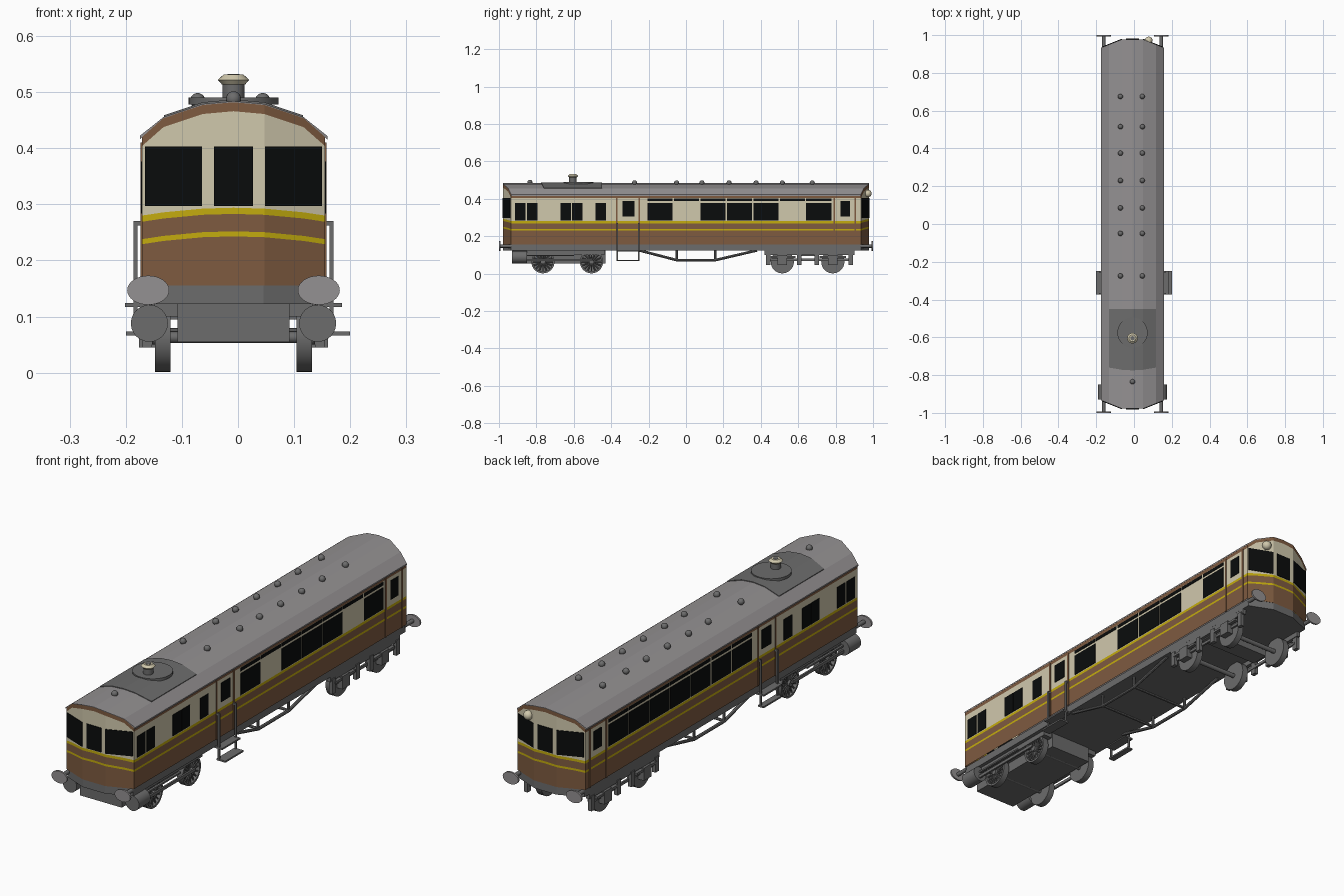
import bpy, bmesh, math
from mathutils import Vector

if "Cube" in bpy.data.objects:
    bpy.data.objects.remove(bpy.data.objects["Cube"])

CX = -0.008          # body centre line
HW = 0.163           # body half width


def mat(name, rgb):
    m = bpy.data.materials.new(name)
    lin = [(c / 255 / 12.92 if c < 11 else ((c / 255 + 0.055) / 1.055) ** 2.4) for c in rgb]
    m.diffuse_color = (*lin, 1)
    m.use_nodes = True
    m.node_tree.nodes["Principled BSDF"].inputs["Base Color"].default_value = m.diffuse_color
    return m


BROWN = mat("brown paint", (126, 91, 64))
CREAM = mat("cream paint", (208, 200, 172))
YELLOW = mat("yellow lining", (196, 172, 14))
ROOF = mat("roof grey", (148, 145, 146))
GREY = mat("dark grey", (108, 108, 108))
BLACK = mat("window black", (10, 12, 12))


def finish(name, bm, mats, smooth=False):
    bmesh.ops.recalc_face_normals(bm, faces=bm.faces)
    me = bpy.data.meshes.new(name)
    bm.to_mesh(me)
    bm.free()
    for m in mats:
        me.materials.append(m)
    for p in me.polygons:
        p.use_smooth = smooth
    ob = bpy.data.objects.new(name, me)
    bpy.context.collection.objects.link(ob)
    if smooth:
        me.set_sharp_from_angle(angle=math.radians(40))
    return ob


def box(name, x0, x1, y0, y1, z0, z1, m):
    bm = bmesh.new()
    bmesh.ops.create_cube(bm, size=1)
    for v in bm.verts:
        v.co = ((x0 + x1) / 2 + v.co.x * (x1 - x0), (y0 + y1) / 2 + v.co.y * (y1 - y0),
                (z0 + z1) / 2 + v.co.z * (z1 - z0))
    return finish(name, bm, [m])


def rod(name, a, b, r, m, n=24, r2=None, scale=None):
    """Cylinder or cone from a to b."""
    a, b = Vector(a), Vector(b)
    bm = bmesh.new()
    bmesh.ops.create_cone(bm, cap_ends=True, segments=n, radius1=r,
                          radius2=r if r2 is None else r2, depth=(b - a).length)
    q = Vector((0, 0, 1)).rotation_difference(b - a)
    for v in bm.verts:
        p = q @ v.co
        if scale:
            p = Vector((p.x * scale[0], p.y * scale[1], p.z * scale[2]))
        v.co = p + (a + b) / 2
    return finish(name, bm, [m], n > 8)


def ball(name, c, r, m):
    bm = bmesh.new()
    bmesh.ops.create_uvsphere(bm, u_segments=16, v_segments=10, radius=r)
    bmesh.ops.translate(bm, verts=bm.verts, vec=c)
    return finish(name, bm, [m], True)


# ---- bowed plan and arched roof
XS = [-HW, -0.125, -0.055, 0, 0.055, 0.125, HW]
ARCH = {0: 0.482, 0.055: 0.477, 0.125: 0.4535, HW: 0.42}


def y_end(x):
    return 0.978 - 0.043 * max(0, abs(x) - 0.055) / (HW - 0.055)


def lift(x):
    return 0.014 * (1 - (x / HW) ** 2)


def loft(name, rows, mats, band_mats, grow=1.0, caps=False):
    """Stack rows of the bowed outline; each row is a height function of x."""
    bm = bmesh.new()
    outline = [(x, -y_end(x)) for x in XS] + [(x, y_end(x)) for x in reversed(XS)]
    rings = [[bm.verts.new((CX + x * grow, y, f(x))) for x, y in outline] for f in rows]
    n = len(outline)
    for k, (a, b) in enumerate(zip(rings, rings[1:])):
        for i in range(n):
            j = (i + 1) % n
            bm.faces.new((a[i], a[j], b[j], b[i])).material_index = band_mats[k]
    if caps:
        bm.faces.new(rings[0])
        bm.faces.new(rings[-1])
    return finish(name, bm, mats)


loft("body_shell", [lambda x: 0.155, lambda x: 0.229 + lift(x), lambda x: 0.238 + lift(x),
                    lambda x: 0.269 + lift(x), lambda x: 0.28 + lift(x),
                    lambda x: ARCH[abs(x)] - 0.016, lambda x: ARCH[abs(x)]],
     [BROWN, YELLOW, CREAM], [0, 1, 0, 1, 2, 0])
loft("sole_frame", [lambda x: 0.122, lambda x: 0.155], [GREY], [0], 0.97, True)


def roof_strip(name, xs, zs, front, back, dz, m):
    bm = bmesh.new()
    rows = [[bm.verts.new((CX + x, y(x), z + d)) for x, z in zip(xs, zs)]
            for y, d in ((front, dz), (back, dz), (back, dz - 0.006), (front, dz - 0.006))]
    for k in range(4):
        a, b = rows[k], rows[(k + 1) % 4]
        for i in range(len(xs) - 1):
            bm.faces.new((a[i], a[i + 1], b[i + 1], b[i]))
    for i in (0, -1):
        bm.faces.new([r[i] for r in rows])
    return finish(name, bm, [m])


rx = [x if abs(x) < HW else x * 1.025 for x in XS]
roof_strip("roof", rx, [ARCH[abs(x)] for x in XS], lambda x: -y_end(x), y_end, 0.002, ROOF)
px = [-0.124, -0.055, 0, 0.055, 0.124]
roof_strip("roof_dark_panel", px, [0.4537, 0.477, 0.482, 0.477, 0.4537],
           lambda x: -0.775 + 0.015 * (x / 0.124) ** 2, lambda x: -0.45, 0.005, GREY)

# ---- roof fittings
rod("chimney_base_disc", (CX, -0.575, 0.478), (CX, -0.575, 0.49), 0.08, GREY, 32)
rod("chimney", (CX, -0.605, 0.48), (CX, -0.605, 0.516), 0.02, GREY)
rod("chimney_cap_lower", (CX, -0.605, 0.514), (CX, -0.605, 0.522), 0.021, CREAM, 24, 0.028)
rod("chimney_cap_upper", (CX, -0.605, 0.522), (CX, -0.605, 0.531), 0.028, CREAM, 24, 0.018)
rod("chimney_hole", (CX, -0.605, 0.53), (CX, -0.605, 0.5325), 0.011, GREY)
for y in (0.675, 0.515, 0.375, 0.23, 0.085, -0.05, -0.275):
    for s in (-1, 1):
        ball("roof_vent", (CX - 0.006 + s * 0.058, y, 0.485), 0.0135, GREY)
ball("roof_vent", (CX, -0.835, 0.488), 0.0135, GREY)
ball("rear_lamp", (0.078, 0.972, 0.428), 0.02, CREAM)


# ---- end windows that follow the bowed ends
def end_window(name, x0, x1, s):
    bm = bmesh.new()
    v = [bm.verts.new((CX + x, s * (y_end(x) + d), z))
         for d in (-0.003, 0.003) for x, z in ((x0, 0.297), (x1, 0.297), (x1, 0.403), (x0, 0.403))]
    for f in ((0, 1, 2, 3), (4, 5, 6, 7), (0, 1, 5, 4), (1, 2, 6, 5), (2, 3, 7, 6), (3, 0, 4, 7)):
        bm.faces.new([v[i] for i in f])
    finish(name, bm, [BLACK])


for s in (-1, 1):
    for x0, x1 in ((-0.158, -0.056), (-0.035, 0.035), (0.056, 0.158)):
        end_window("end_window", x0, x1, s)


# ---- sides
def side_box(name, s, d0, d1, y0, y1, z0, z1, m):
    xs = sorted((CX + s * d0, CX + s * d1))
    return box(name, xs[0], xs[1], y0, y1, z0, z1, m)


for s in (-1, 1):
    def pane(name, y0, y1, z0, z1, m=BLACK, d=0.002):
        side_box(name, s, HW - 0.003, HW + d, y0, y1, z0, z1, m)
    for y in (-0.915, -0.85, -0.67, -0.61, -0.483):
        pane("small_side_window", y, y + 0.056, 0.284, 0.376)
    pane("front_door_window", -0.339, -0.275, 0.305, 0.388)
    pane("rear_door_window", 0.825, 0.878, 0.305, 0.388)
    for i in range(7):
        y = -0.205 + i * 0.1413
        if s < 0 or i not in (1, 5):
            pane("saloon_window", y, y + 0.134, 0.284, 0.378)
        pane("saloon_top_light", y, y + 0.134, 0.388, 0.402)
    for y in (-0.37, -0.25, 0.793, 0.905):
        pane("door_pillar", y - 0.004, y + 0.004, 0.155, 0.41, BROWN, 0.003)

    # entrance steps and handrails
    out = 0.2 - s * CX
    for y in (-0.368, -0.252):
        side_box("handrail", s, 0.171, 0.178, y - 0.004, y + 0.004, 0.066, 0.27, GREY)
        side_box("handrail_bracket", s, 0.16, 0.175, y - 0.004, y + 0.004, 0.262, 0.27, GREY)
    side_box("lower_step", s, 0.165, out, -0.372, -0.248, 0.066, 0.073, GREY)
    side_box("upper_step", s, 0.15, 0.193, -0.372, -0.248, 0.117, 0.124, GREY)

    # truss rods under the middle
    tx = CX + s * 0.14
    path = [(-0.25, 0.124), (-0.05, 0.072), (0.157, 0.072), (0.38, 0.124)]
    for (y0, z0), (y1, z1) in zip(path, path[1:]):
        rod("truss_rod", (tx, y0, z0), (tx, y1, z1), 0.007, GREY, 8)
    for y in (-0.05, 0.157):
        rod("truss_post", (tx, y, 0.072), (tx, y, 0.125), 0.006, GREY, 8)

    # buffers at both ends
    for e in (-1, 1):
        bx = CX + s * 0.152
        rod("buffer_shank", (bx, e * 0.93, 0.147), (bx, e * 0.992, 0.147), 0.009, GREY, 12)
        rod("buffer_head", (bx, e * 0.992, 0.147), (bx, e * 1.0, 0.147), 0.026, ROOF, 32,
            scale=(1.44, 1, 1))

    # steam cylinder and drive rods
    rod("cylinder", (CX + s * 0.15, -0.93, 0.088), (CX + s * 0.15, -0.85, 0.088), 0.033, GREY)
    side_box("slide_bar", s, 0.145, 0.155, -0.85, -0.6, 0.093, 0.1, GREY)
    side_box("connecting_rod", s, 0.148, 0.156, -0.86, -0.5, 0.066, 0.079, GREY)
    side_box("front_bogie_side", s, 0.1, 0.142, -0.926, -0.435, 0.1, 0.124, GREY)

    # rear bogie frame, axle boxes and hangers
    side_box("rear_bogie_beam", s, 0.142, 0.158, 0.42, 0.9, 0.1, 0.124, GREY)
    side_box("rear_bogie_low_beam", s, 0.142, 0.15, 0.44, 0.88, 0.068, 0.08, GREY)
    for y in (0.515, 0.785):
        side_box("axle_box", s, 0.14, 0.168, y - 0.025, y + 0.025, 0.045, 0.1, GREY)
        side_box("leaf_spring", s, 0.15, 0.165, y - 0.07, y + 0.07, 0.084, 0.094, GREY)
    for y in (0.44, 0.605, 0.7, 0.88):
        side_box("spring_hanger", s, 0.145, 0.162, y - 0.012, y + 0.012, 0.045, 0.11, GREY)

    # front spoked wheels, rear disc wheels
    R, ZC = 0.062, 0.063
    for y in (-0.765, -0.505):
        rod("front_wheel_web", (CX + s * 0.112, y, ZC), (CX + s * 0.122, y, ZC), R - 0.006, GREY, 32)
        bm = bmesh.new()
        n = 32
        ring = []
        for r, d in ((R, 0.112), (R, 0.14), (R - 0.009, 0.14), (R - 0.009, 0.112)):
            ring.append([bm.verts.new((CX + s * d, y + r * math.cos(i * math.tau / n),
                                       ZC + r * math.sin(i * math.tau / n))) for i in range(n)])
        for k in range(4):
            for i in range(n):
                a, b, j = ring[k], ring[(k + 1) % 4], (i + 1) % n
                bm.faces.new((a[i], a[j], b[j], b[i]))
        finish("front_wheel_tyre", bm, [GREY], True)
        rod("front_wheel_hub", (CX + s * 0.112, y, ZC), (CX + s * 0.145, y, ZC), 0.013, GREY)
        for i in range(16):
            a = i * math.tau / 16
            rod("front_wheel_spoke", (CX + s * 0.132, y, ZC),
                (CX + s * 0.132, y + 0.056 * math.cos(a), ZC + 0.056 * math.sin(a)), 0.0035, GREY, 6)
    for y in (0.515, 0.785):
        rod("rear_wheel", (CX + s * 0.112, y, ZC), (CX + s * 0.14, y, ZC), R, GREY, 32)

# ---- centre underframe parts
box("front_bogie_block", CX - 0.1, CX + 0.1, -0.93, -0.43, 0.055, 0.124, GREY)
for y in (-0.05, 0.157):
    rod("truss_cross_bar", (CX - 0.14, y, 0.074), (CX + 0.14, y, 0.074), 0.006, GREY, 8)
for y in (0.515, 0.785, -0.765, -0.505):
    rod("axle", (CX - 0.13, y, 0.063), (CX + 0.13, y, 0.063), 0.01, GREY, 12)
box("rear_bogie_bolster", CX - 0.145, CX + 0.145, 0.61, 0.69, 0.095, 0.124, GREY)
